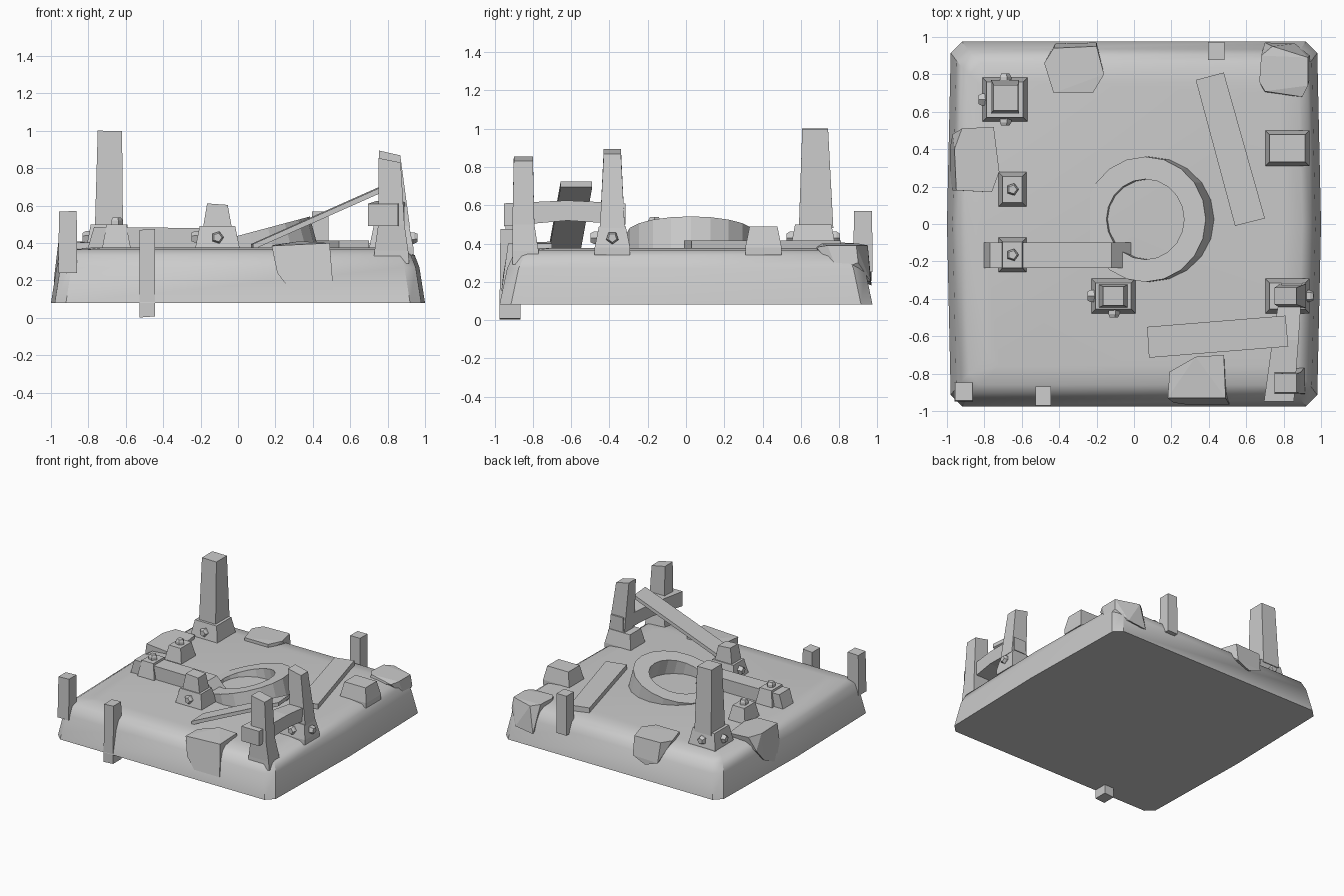
import bpy, bmesh, math
from mathutils import Vector, Matrix

if "Cube" in bpy.data.objects:
    bpy.data.objects.remove(bpy.data.objects["Cube"])


def finish(name, bm):
    bmesh.ops.recalc_face_normals(bm, faces=bm.faces)
    me = bpy.data.meshes.new(name)
    bm.to_mesh(me)
    bm.free()
    ob = bpy.data.objects.new(name, me)
    bpy.context.collection.objects.link(ob)
    return ob


def loft(name, rings, closed=False, mat=None):
    """Skin a list of rings; cap the ends, or join last to first."""
    bm = bmesh.new()
    vs = [[bm.verts.new(p) for p in r] for r in rings]
    n = len(vs[0])
    pairs = list(zip(vs, vs[1:])) + ([(vs[-1], vs[0])] if closed else [])
    for a, b in pairs:
        for i in range(n):
            j = (i + 1) % n
            bm.faces.new((a[i], a[j], b[j], b[i]))
    if not closed:
        bm.faces.new(vs[0])
        bm.faces.new(vs[-1])
    if mat:
        bm.transform(mat)
    return finish(name, bm)


def rect(cx, cy, z, w, d, tilt=0.0):
    return [(cx + sx * w / 2, cy + sy * d / 2, z + sx * tilt)
            for sx, sy in ((-1, -1), (1, -1), (1, 1), (-1, 1))]


def hull(name, pts):
    bm = bmesh.new()
    for p in pts:
        bm.verts.new(p)
    r = bmesh.ops.convex_hull(bm, input=bm.verts)
    junk = {v for v in r["geom_interior"] + r["geom_unused"]
            if isinstance(v, bmesh.types.BMVert)}
    bmesh.ops.delete(bm, geom=list(junk), context='VERTS')
    bmesh.ops.dissolve_limit(bm, angle_limit=0.05, verts=bm.verts, edges=bm.edges)
    return finish(name, bm)


def bolt(name, pos, axis):
    q = Vector((0, 0, 1)).rotation_difference(Vector(axis)).to_matrix().to_4x4()
    rings = [[(r * math.cos(math.tau * i / 5), r * math.sin(math.tau * i / 5), z)
              for i in range(5)] for r, z in ((.034, -.03), (.034, .012), (.024, .03))]
    loft(name, rings, mat=Matrix.Translation(pos) @ q)


def block(name, cx, cy, w, d, bolts="", top=.49):
    loft(name, [rect(cx, cy, .34, w, d), rect(cx, cy, .38, w, d),
                rect(cx, cy, top, w - .045, d - .045)])
    for b in bolts:
        ax = {'L': (-1, 0, 0), 'R': (1, 0, 0), 'F': (0, -1, 0),
              'B': (0, 1, 0), 'T': (0, 0, 1)}[b]
        z = top + .008 if b == 'T' else .43
        bolt(name + "_bolt_" + b,
             (cx + ax[0] * (w / 2 - .008), cy + ax[1] * (d / 2 - .008), z), ax)


# rounded ground slab
rings = []
for z, hx, hy in ((.08, .98, .975), (.27, .95, .935), (.335, .925, .905),
                  (.365, .88, .86), (.376, .78, .76)):
    c = .06
    rings.append([(hx - c, -hy, z), (hx, -hy + c, z), (hx + .02, 0, z), (hx, hy - c, z),
                  (hx - c, hy, z), (-hx + c, hy, z), (-hx, hy - c, z),
                  (-hx - .02, 0, z), (-hx, -hy + c, z), (-hx + c, -hy, z)])
slab = loft("ground_slab", rings)
bpy.context.view_layer.objects.active = slab
slab.select_set(True)
bpy.ops.object.shade_smooth_by_angle(angle=math.radians(40))

# tilted stone ring
N = 20
tilt = Matrix.Translation((.06, .025, .455)) @ Matrix.Rotation(math.radians(-15), 4, 'Y')
loft("stone_ring", [[(r * math.cos(math.tau * i / N), r * math.sin(math.tau * i / N), z)
                     for i in range(N)]
                    for r, z in ((.335, -.2), (.335, 0), (.215, 0), (.215, -.2))],
     closed=True, mat=tilt)

# footing blocks with bolts
block("tall_post_footing", -.69, .665, .24, .235, "LFB", .5)
block("small_block_back", -.65, .185, .15, .185, "T")
block("small_block_front", -.65, -.165, .15, .185, "T", .5)
block("stub_footing", -.11, -.385, .235, .185, "LF")
block("fence_footing", .82, -.385, .235, .185, "RF")
block("plain_block", .82, .405, .235, .19)

# posts standing on the footings
loft("tall_post", [rect(-.69, .68, .48, .15, .18), rect(-.685, .675, 1.0, .13, .135, -.001)])
loft("stub_post", [rect(-.11, -.385, .48, .155, .125), rect(-.11, -.385, .608, .11, .1, -.004)])
loft("fence_post_back", [rect(.85, -.385, .48, .14, .13), rect(.81, -.385, .882, .115, .09, -.013)])
loft("fence_post_front", [rect(.82, -.838, .29, .19, .14), rect(.82, -.838, .36, .18, .135),
                          rect(.82, -.85, .5, .14, .115), rect(.81, -.85, .843, .12, .1, -.012)])

# fence rail, slightly arched
loft("fence_rail", [[(x - w, y, z0), (x + w, y, z0), (x + w, y, z1), (x - w, y, z1)]
                    for x, w, y, z0, z1 in ((.775, .08, -.95, .49, .61),
                                            (.81, .07, -.62, .52, .625),
                                            (.845, .055, -.315, .50, .61))])

# beam with sloped ends lying towards the ring
loft("low_beam", [[(-.81, y, .35), (-.77, y, .485), (-.12, y, .48), (0, y, .36)]
                  for y in (-.235, -.1)])


# loose planks: four corner points given a thickness
def plank(name, corners, t):
    loft(name, [corners, [(x, y, z + t) for x, y, z in corners]])


plank("flat_plank", [(.33, .77, .37), (.48, .81, .37), (.7, .03, .37), (.54, -.01, .37)], .045)
plank("leaning_plank", [(.07, -.55, .365), (.81, -.49, .695), (.825, -.655, .695), (.08, -.715, .365)], .03)

# square stakes around the rim
loft("stake_front_left", [rect(-.91, -.90, .24, .1, .1), rect(-.91, -.895, .57, .095, .095, .002)])
loft("stake_front", [rect(-.485, -.92, .005, .085, .11, .003), rect(-.485, -.92, .473, .085, .1, .003)])
loft("stake_back", [rect(.44, .925, .25, .09, .1), rect(.44, .925, .57, .088, .095)])

# angular stone patches folded over the rim: upper outline, then hanging flap
hull("stone_patch_back",
     [(-.48, .86, .40), (-.43, .94, .4), (-.2, .95, .4), (-.16, .8, .405), (-.22, .7, .4), (-.43, .7, .4),
      (-.42, .965, .24), (-.2, .97, .25), (-.31, .968, .2), (-.43, .7, .34), (-.22, .7, .34)])
hull("stone_patch_back_right",
     [(.67, .76, .4), (.68, .9, .4), (.74, .95, .39), (.93, .89, .39), (.93, .74, .39), (.9, .68, .38),
      (.7, .71, .4), (.70, .97, .18), (.86, .965, .2), (.945, .79, .26), (.94, .9, .3), (.7, .7, .34)])
hull("stone_patch_left",
     [(-.96, .4, .41), (-.92, .51, .41), (-.75, .52, .405), (-.72, .28, .4), (-.76, .17, .4), (-.95, .18, .41),
      (-.985, .4, .2), (-.985, .25, .13), (-.97, .48, .3), (-.97, .18, .26), (-.75, .5, .34), (-.76, .18, .34)])
hull("stone_patch_front",
     [(.18, -.93, .385), (.19, -.79, .39), (.33, -.71, .41), (.48, -.7, .4), (.49, -.93, .4),
      (.51, -.965, .15), (.28, -.965, .15), (.21, -.955, .24), (.33, -.71, .34), (.48, -.7, .34)])
